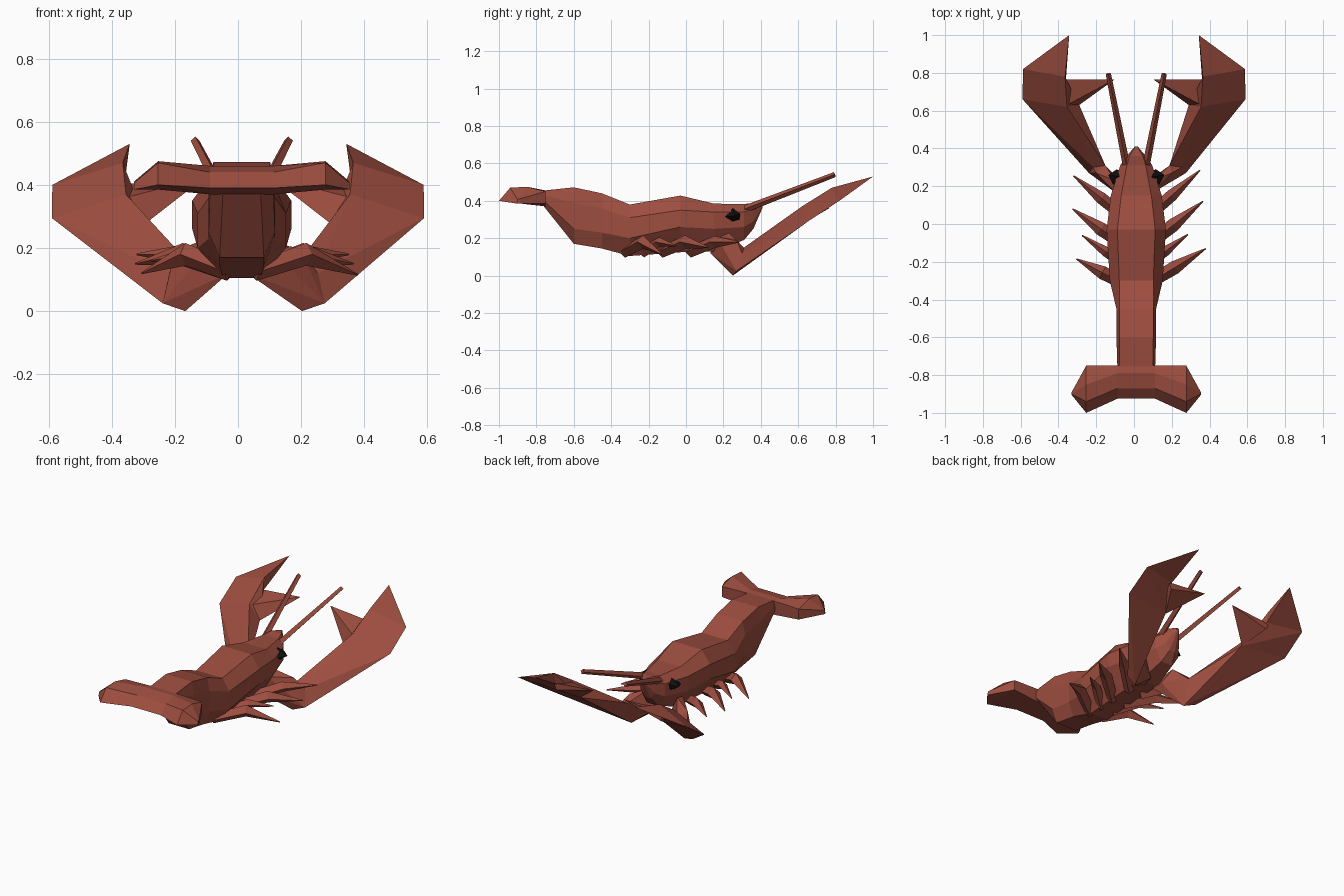
import bpy, bmesh
from mathutils import Vector

if "Cube" in bpy.data.objects:
    bpy.data.objects.remove(bpy.data.objects["Cube"])


def material(name, color):
    m = bpy.data.materials.new(name)
    m.diffuse_color = (*color, 1)
    m.use_nodes = True
    m.node_tree.nodes["Principled BSDF"].inputs["Base Color"].default_value = m.diffuse_color
    return m


SHELL = material("shell_red", (0.34, 0.075, 0.05))
BLACK = material("eye_black", (0.005, 0.005, 0.005))


def finish(name, bm, mat):
    bmesh.ops.recalc_face_normals(bm, faces=bm.faces)
    me = bpy.data.meshes.new(name)
    bm.to_mesh(me)
    bm.free()
    me.materials.append(mat)
    ob = bpy.data.objects.new(name, me)
    bpy.context.collection.objects.link(ob)
    return ob


def loft(name, rings, mat=SHELL):
    """Skin a row of equal-sized rings and cap both ends."""
    bm = bmesh.new()
    rows = [[bm.verts.new(p) for p in r] for r in rings]
    n = len(rows[0])
    for a, b in zip(rows, rows[1:]):
        for i in range(n):
            j = (i + 1) % n
            bm.faces.new((a[i], a[j], b[j], b[i]))
    bm.faces.new(rows[0])
    bm.faces.new(rows[-1])
    return finish(name, bm, mat)


def hull(name, points, mat=SHELL):
    bm = bmesh.new()
    for p in points:
        bm.verts.new(p)
    res = bmesh.ops.convex_hull(bm, input=bm.verts)
    loose = [v for v in bm.verts if not v.link_faces]
    bmesh.ops.delete(bm, geom=loose, context='VERTS')
    return finish(name, bm, mat)


def limb(name, path, radii, sides=4):
    """Tapered bar along a path."""
    pts = [Vector(p) for p in path]
    rings = []
    for i, p in enumerate(pts):
        d = (pts[min(i + 1, len(pts) - 1)] - pts[max(i - 1, 0)]).normalized()
        u = d.cross(Vector((0, 0, 1))).normalized()
        v = u.cross(d)
        r = radii[i]
        rings.append([p + u * r, p + v * r, p - u * r, p - v * r])
    return loft(name, rings)


CX = 0.012

# body: y, half top, half side, half bottom, z top, z upper side, z lower side, z bottom
sections = [
    (-0.76, .088, .10, .06, .455, .43, .40, .37),
    (-0.60, .090, .105, .07, .472, .39, .25, .17),
    (-0.45, .090, .105, .07, .440, .36, .23, .145),
    (-0.30, .090, .14, .06, .380, .31, .20, .105),
    (-0.03, .100, .157, .06, .428, .35, .26, .125),
    (0.15, .080, .135, .06, .385, .34, .25, .13),
    (0.31, .050, .085, .04, .382, .34, .26, .19),
    (0.36, .035, .05, .02, .390, .36, .29, .25),
    (0.41, .006, .008, .004, .385, .38, .37, .365),
]
loft("body", [[(CX - t, y, zt), (CX + t, y, zt), (CX + w, y, zu), (CX + w, y, zl),
               (CX + b, y, zb), (CX - b, y, zb), (CX - w, y, zl), (CX - w, y, zu)]
              for y, t, w, b, zt, zu, zl, zb in sections])

# tail fan, skinned from side to side
mid = [(-.75, .455), (-.79, .46), (-.87, .44), (-.925, .39), (-.75, .37)]
end = [(-.75, .45), (-.85, .475), (-.94, .47), (-1.0, .40), (-.75, .385)]
tip = [(-.89, .41), (-.895, .41), (-.90, .405), (-.905, .385), (-.89, .385)]
loft("tail_fan", [[(CX + x, y, z) for y, z in prof] for x, prof in
                  ((-.342, tip), (-.265, end), (-.1, mid), (.1, mid), (.265, end), (.342, tip))])

for s, side in ((-1, "left"), (1, "right")):
    def m(*pts, off=0.0):
        return [(s * x + off, y, z) for x, y, z in pts]

    # claw arm: shoulder to elbow, elbow to palm
    elbow = m((.257, .27, .025), (.185, .25, .0), (.235, .30, .12), (.17, .31, .15), off=.018)
    hull("upper_arm_" + side, elbow + m((.03, .13, .12), (.04, .2, .13), (.09, .16, .21),
                                        (.10, .23, .23), (.20, .27, .19)))
    wrist = m((.59, .66, .295), (.29, .63, .28), (.355, .62, .37))
    hull("forearm_" + side, elbow + wrist)

    # claw palm, long finger and thumb
    knuckle = m((.588, .82, .40), (.36, .77, .40), (.365, .78, .47))
    hull("claw_palm_" + side, wrist + knuckle)
    hull("claw_finger_" + side, knuckle + m((.343, 1.0, .53)))
    hull("claw_thumb_" + side, m((.29, .63, .28), (.355, .63, .36), (.38, .765, .40),
                                 (.36, .765, .36), (.103, .765, .425)))

    # eye
    ex = CX + s * .103
    hull("eye_" + side, [(ex - .045, .26, .32), (ex + .045, .26, .32), (ex - .02, .21, .315),
                         (ex + .02, .21, .315), (ex, .29, .33), (ex - s * .02, .25, .362),
                         (ex, .25, .29), (ex, .285, .30)], BLACK)

    # antenna
    limb("antenna_" + side, [(CX + s * .05, .30, .35), (CX + s * .148, .795, .54)], (.02, .014))

# walking legs: root y, tip (x, y, z), knee thickness
legs = {
    "left": [(.02, -.32, .255, .18, .032), (-.13, -.325, .08, .15, .036),
             (-.23, -.275, -.06, .16, .026), (-.33, -.305, -.185, .12, .036)],
    "right": [(.02, .35, .285, .18, .032), (-.13, .365, .12, .15, .036),
              (-.23, .285, -.055, .16, .026), (-.33, .38, -.13, .115, .036)],
}
for side, rows in legs.items():
    s = -1 if side == "left" else 1
    for i, (ry, tx, ty, tz, r) in enumerate(rows, 1):
        root = Vector((CX + s * .04, ry, .125))
        end_pt = Vector((tx, ty, tz))
        knee = root.lerp(end_pt, .5)
        knee.z = .18
        limb(f"leg_{side}_{i}", [root, knee, end_pt], (.03, r, .003))
